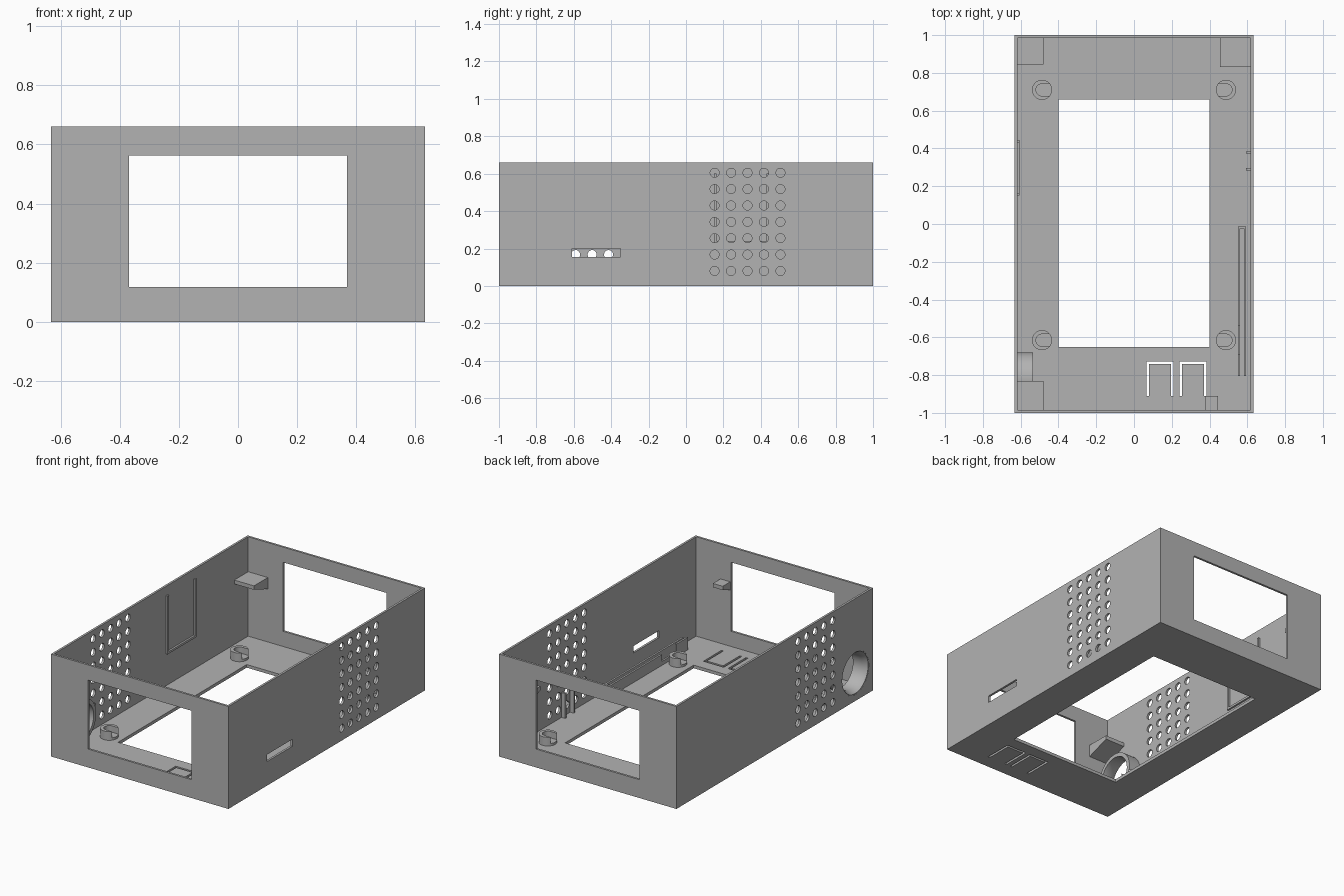
import bpy, bmesh, math
from mathutils import Matrix, Vector

if "Cube" in bpy.data.objects:
    bpy.data.objects.remove(bpy.data.objects["Cube"], do_unlink=True)

grey = bpy.data.materials.new("plain grey")
grey.use_nodes = True
grey.diffuse_color = (0.45, 0.45, 0.45, 1)
grey.node_tree.nodes["Principled BSDF"].inputs["Base Color"].default_value = grey.diffuse_color

W, L, H = 0.632, 1.0, 0.66      # half width, half length, height
T, FLOOR = 0.014, 0.02          # wall and floor thickness


def add_box(bm, x0, x1, y0, y1, z0, z1):
    size = Matrix.Diagonal((x1 - x0, y1 - y0, z1 - z0, 1))
    mid = Vector((x0 + x1, y0 + y1, z0 + z1)) / 2
    bmesh.ops.create_cube(bm, size=1, matrix=Matrix.Translation(mid) @ size)


def add_cylinder(bm, centre, radius, depth, axis="Z", sides=32):
    turn = Matrix.Rotation(math.pi / 2, 4, "Y") if axis == "X" else Matrix()
    bmesh.ops.create_cone(bm, cap_ends=True, segments=sides, radius1=radius, radius2=radius,
                          depth=depth, matrix=Matrix.Translation(centre) @ turn)


def finish(name, bm, smooth=False):
    bmesh.ops.recalc_face_normals(bm, faces=bm.faces)
    mesh = bpy.data.meshes.new(name)
    bm.to_mesh(mesh)
    bm.free()
    mesh.materials.append(grey)
    obj = bpy.data.objects.new(name, mesh)
    bpy.context.collection.objects.link(obj)
    if smooth:
        smooth_sharp(obj)
    return obj


def select_only(obj):
    bpy.ops.object.select_all(action="DESELECT")
    obj.select_set(True)
    bpy.context.view_layer.objects.active = obj


def smooth_sharp(obj):
    select_only(obj)
    bpy.ops.object.shade_smooth_by_angle(angle=math.radians(35))


def cut(obj, bm):
    cutter = finish("cutter", bm)
    cutter.hide_render = True
    mod = obj.modifiers.new("cut", "BOOLEAN")
    mod.operation, mod.solver, mod.object = "DIFFERENCE", "EXACT", cutter
    select_only(obj)
    bpy.ops.object.modifier_apply(modifier=mod.name)
    bpy.data.objects.remove(cutter, do_unlink=True)


def boxes(name, *dims):
    bm = bmesh.new()
    for d in dims:
        add_box(bm, *d)
    return finish(name, bm)


# Open case: hollow box
bm = bmesh.new()
add_box(bm, -W, W, -L, L, 0, H)
case = finish("case", bm)
bm = bmesh.new()
add_box(bm, -W + T, W - T, -L + T, L - T, FLOOR, H + 0.1)
cut(case, bm)

# Windows in the floor and both ends, card slot in the left wall
bm = bmesh.new()
add_box(bm, -0.4, 0.4, -0.65, 0.66, -0.1, 0.05)
for s in (-1, 1):
    add_box(bm, -0.368, 0.368, s * L - 0.05, s * L + 0.05, 0.118, 0.562)
add_box(bm, 0.6, 0.66, -0.61, -0.35, 0.155, 0.2)
# Tongue-shaped slits in the floor
for x0, x1 in ((0.065, 0.21), (0.24, 0.385)):
    outer = [(x0, -0.91), (x0, -0.727), (x1, -0.727), (x1, -0.91)]
    e = 0.014
    inner = [(x1 - e, -0.91), (x1 - e, -0.727 - e), (x0 + e, -0.727 - e), (x0 + e, -0.91)]
    face = bm.faces.new([bm.verts.new((x, y, -0.05)) for x, y in outer + inner])
    new = bmesh.ops.extrude_face_region(bm, geom=[face])["geom"]
    bmesh.ops.translate(bm, vec=(0, 0, 0.1), verts=[v for v in new if isinstance(v, bmesh.types.BMVert)])
# Vent holes, a grid in each side wall
for x, start in ((W, 0.153), (-W, -0.59)):
    for col in range(5):
        for row in range(7):
            add_cylinder(bm, (x, start + col * 0.088, 0.08 + row * 0.0875), 0.024, 0.06, "X", 24)
# Opening for the round socket
SY, SZ = -0.82, 0.18
add_cylinder(bm, (-W, SY, SZ), 0.138, 0.06, "X", 48)
cut(case, bm)
smooth_sharp(case)

# Round socket: lathed ring with a flared mouth
bm = bmesh.new()
profile = [(-0.631, 0.132), (-0.631, 0.14), (-0.535, 0.14), (-0.535, 0.115), (-0.6, 0.115)]
ring = [bm.verts.new((x, SY + r, SZ)) for x, r in profile]
edges = [bm.edges.new((ring[i], ring[(i + 1) % len(ring)])) for i in range(len(ring))]
bmesh.ops.spin(bm, geom=ring + edges, cent=(0, SY, SZ), axis=(1, 0, 0),
               angle=2 * math.pi, steps=48, use_merge=True)
bmesh.ops.remove_doubles(bm, verts=bm.verts, dist=0.0005)
finish("round_socket", bm, True)

# Standoffs with a rounded notch that opens towards the middle
for side in (-1, 1):
    for y in (0.71, -0.615):
        x = side * 0.487
        bm = bmesh.new()
        add_cylinder(bm, (x, y, 0.043), 0.053, 0.066)
        post = finish("standoff", bm)
        bm = bmesh.new()
        add_cylinder(bm, (x, y, 0.08), 0.032, 0.09)
        cut(post, bm)
        bm = bmesh.new()
        far = x - side * 0.08
        add_box(bm, min(x, far), max(x, far), y - 0.032, y + 0.032, 0.035, 0.12)
        cut(post, bm)
        smooth_sharp(post)

# Lid supports: wedges that deepen towards the end wall
for x0, x1, y_in, s in ((-0.62, -0.478, 0.845, 1), (0.455, 0.62, 0.83, 1),
                        (-0.62, -0.478, -0.832, -1), (0.375, 0.445, -0.91, -1)):
    bm = bmesh.new()
    y_out = s * (L - T / 2)
    drop = 0.025 + 0.35 * abs(y_out - y_in)
    side = [(y_in, 0.435), (y_out, 0.435), (y_out, 0.435 - drop), (y_in, 0.41)]
    face = bm.faces.new([bm.verts.new((x0, y, z)) for y, z in side])
    new = bmesh.ops.extrude_face_region(bm, geom=[face])["geom"]
    bmesh.ops.translate(bm, vec=(x1 - x0, 0, 0), verts=[v for v in new if isinstance(v, bmesh.types.BMVert)])
    finish("lid_support", bm)

# Board rails along the left wall, joined at the rear end
boxes("board_rails",
      (0.55, 0.562, -0.805, -0.69, 0.01, 0.1),
      (0.55, 0.562, -0.69, -0.54, 0.01, 0.045),
      (0.55, 0.562, -0.54, -0.012, 0.01, 0.09),
      (0.582, 0.594, -0.805, -0.012, 0.01, 0.09),
      (0.562, 0.582, -0.024, -0.012, 0.01, 0.09))

# Short upright ribs on the left wall
boxes("upright_ribs", *[(0.592, W - T / 2, y, y + 0.012, 0.01, 0.18) for y in (0.284, 0.372)])

# Three-sided holder on the right wall
XI = -W + T / 2
boxes("wall_holder",
      (XI, -0.606, 0.15, 0.164, 0.225, 0.6),
      (XI, -0.606, 0.43, 0.444, 0.225, 0.6),
      (XI, -0.606, 0.164, 0.43, 0.225, 0.239))
